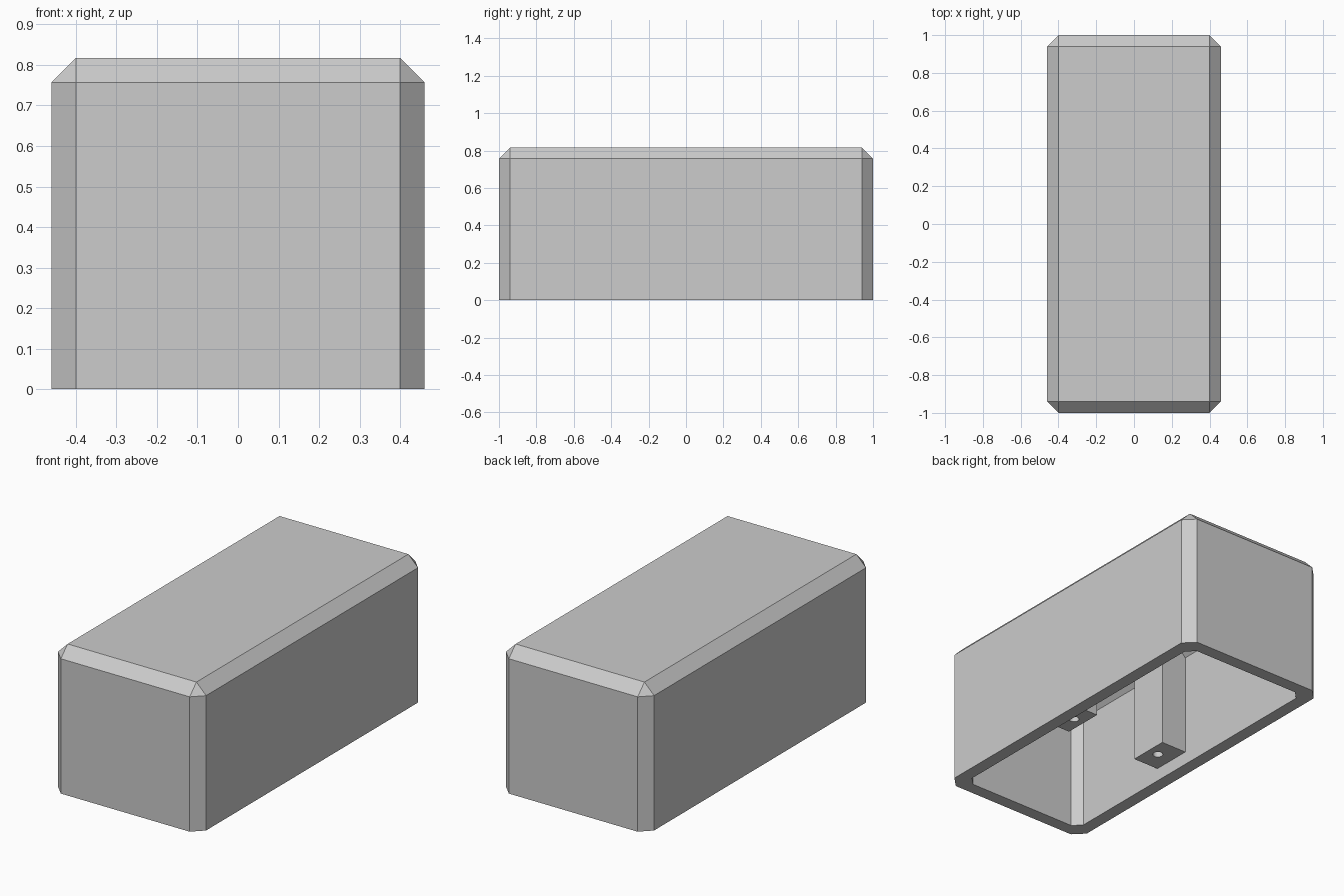
import bpy
import bmesh
from mathutils import Matrix, Vector

cube = bpy.data.objects.get("Cube")
if cube:
    bpy.data.objects.remove(cube, do_unlink=True)

# Overall sizes
WIDTH, LENGTH, HEIGHT = 0.92, 2.0, 0.817
WALL, CEILING = 0.073, 0.70
OUTER_CHAMFER, INNER_CHAMFER = 0.06, 0.046

grey = bpy.data.materials.new("light grey plastic")
grey.use_nodes = True
grey.diffuse_color = (0.604, 0.604, 0.604, 1)
grey.node_tree.nodes["Principled BSDF"].inputs["Base Color"].default_value = grey.diffuse_color


def make_object(name, bm):
    mesh = bpy.data.meshes.new(name)
    bm.to_mesh(mesh)
    bm.free()
    mesh.materials.append(grey)
    obj = bpy.data.objects.new(name, mesh)
    bpy.context.collection.objects.link(obj)
    return obj


def box(name, low, high, chamfer=0):
    """Axis-aligned box; a chamfer cuts every edge except those at the bottom."""
    low, high = Vector(low), Vector(high)
    place = Matrix.Translation((low + high) / 2) @ Matrix.Diagonal((*(high - low), 1))
    bm = bmesh.new()
    bmesh.ops.create_cube(bm, size=1, matrix=place)
    if chamfer:
        middle = (low.z + high.z) / 2
        edges = [e for e in bm.edges if any(v.co.z > middle for v in e.verts)]
        bmesh.ops.bevel(bm, geom=edges, offset=chamfer, segments=1,
                        affect='EDGES', profile=0.5)
    return make_object(name, bm)


def subtract(obj, cutter):
    """Cut one solid out of another, bake the result and drop the cutter."""
    cutter.hide_render = True
    cut = obj.modifiers.new("cut", 'BOOLEAN')
    cut.operation = 'DIFFERENCE'
    cut.solver = 'EXACT'
    cut.object = cutter
    graph = bpy.context.evaluated_depsgraph_get()
    baked = bpy.data.meshes.new_from_object(obj.evaluated_get(graph))
    obj.modifiers.clear()
    obj.data = baked
    bpy.data.objects.remove(cutter, do_unlink=True)


# Hollow cover, open at the bottom
half_x, half_y = WIDTH / 2, LENGTH / 2
inner_x, inner_y = half_x - WALL, half_y - WALL
shell = box("cover_shell", (-half_x, -half_y, 0), (half_x, half_y, HEIGHT), OUTER_CHAMFER)
cavity = box("cavity_cutter", (-inner_x, -inner_y, -0.2), (inner_x, inner_y, CEILING),
             INNER_CHAMFER)
subtract(shell, cavity)

# Screw posts on the two long inner walls, each with a blind hole underneath
for side, label in ((1, "left"), (-1, "right")):
    ends = sorted((side * (inner_x - 0.16), side * (inner_x + 0.02)))
    post = box(label + "_screw_post", (ends[0], -0.268, 0.075),
               (ends[1], -0.036, CEILING + 0.02))
    bm = bmesh.new()
    bmesh.ops.create_cone(bm, cap_ends=True, segments=24, radius1=0.027,
                          radius2=0.027, depth=0.5,
                          matrix=Matrix.Translation((side * 0.292, -0.15, 0.2)))
    subtract(post, make_object(label + "_hole_cutter", bm))
